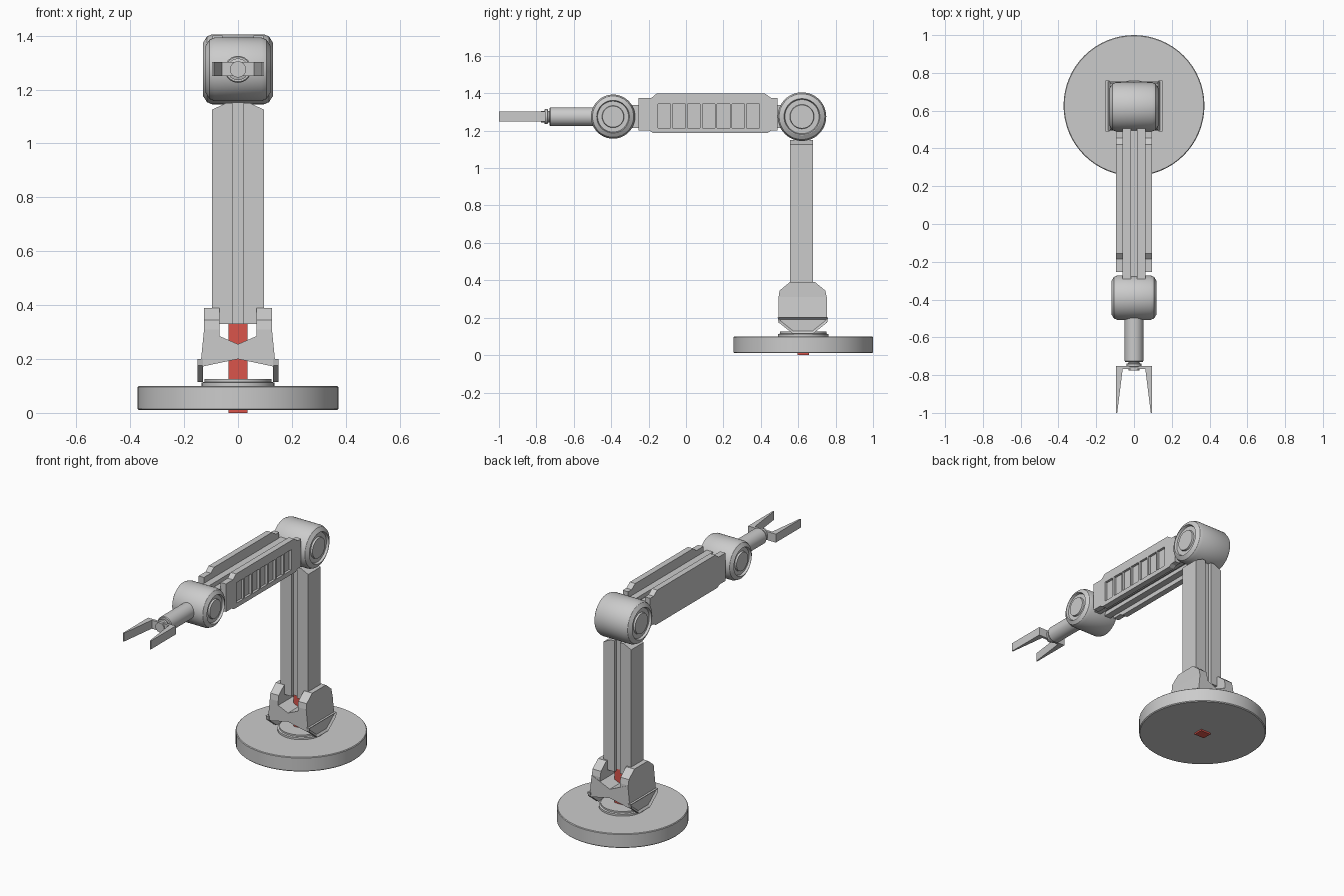
import bpy, bmesh, math
from mathutils import Vector, Matrix

if "Cube" in bpy.data.objects:
    bpy.data.objects.remove(bpy.data.objects["Cube"])


def material(name, rgb):
    m = bpy.data.materials.new(name)
    m.diffuse_color = (*rgb, 1)
    m.use_nodes = True
    m.node_tree.nodes["Principled BSDF"].inputs["Base Color"].default_value = m.diffuse_color
    return m


GREY = material("light grey", (0.6, 0.6, 0.6))
RED = material("red", (0.7, 0.09, 0.07))


def finish(name, bm, mat=GREY, smooth=False):
    bmesh.ops.recalc_face_normals(bm, faces=bm.faces)
    me = bpy.data.meshes.new(name)
    bm.to_mesh(me)
    bm.free()
    me.materials.append(mat)
    ob = bpy.data.objects.new(name, me)
    bpy.context.collection.objects.link(ob)
    if smooth:
        bpy.ops.object.select_all(action='DESELECT')
        ob.select_set(True)
        bpy.context.view_layer.objects.active = ob
        bpy.ops.object.shade_smooth_by_angle(angle=math.radians(30))
    return ob


def add_prism(bm, axis, pts, a, b):
    """Extrude a 2D outline along an axis from a to b."""
    def put(p, t):
        c = list(p)
        c.insert("xyz".index(axis), t)
        return bm.verts.new(c)
    lo, hi = [put(p, a) for p in pts], [put(p, b) for p in pts]
    bm.faces.new(lo)
    bm.faces.new(hi)
    for i in range(len(pts)):
        j = (i + 1) % len(pts)
        bm.faces.new((lo[i], lo[j], hi[j], hi[i]))


def mirror_x(bm):
    geom = bm.verts[:] + bm.edges[:] + bm.faces[:]
    new = bmesh.ops.duplicate(bm, geom=geom)["geom"]
    for v in new:
        if isinstance(v, bmesh.types.BMVert):
            v.co.x = -v.co.x


def prism(name, axis, pts, a, b, mat=GREY, mirrored=False):
    bm = bmesh.new()
    add_prism(bm, axis, pts, a, b)
    if mirrored:
        mirror_x(bm)
    return finish(name, bm, mat)


def rect(a0, a1, b0, b1):
    return [(a0, b0), (a1, b0), (a1, b1), (a0, b1)]


def lathe(name, axis, profile, center, steps=48):
    """Revolve (radius, offset) points about an axis through center."""
    bm = bmesh.new()
    vs = [bm.verts.new((r, 0, t)) for r, t in profile]
    es = [bm.edges.new(e) for e in zip(vs, vs[1:])]
    bmesh.ops.spin(bm, geom=vs + es, cent=(0, 0, 0), axis=(0, 0, 1),
                   angle=2 * math.pi, steps=steps)
    bmesh.ops.remove_doubles(bm, verts=bm.verts, dist=1e-5)
    rot = {"x": Matrix.Rotation(math.pi / 2, 4, 'Y'),
           "y": Matrix.Rotation(-math.pi / 2, 4, 'X'),
           "z": Matrix()}[axis]
    bm.transform(Matrix.Translation(Vector(center)) @ rot)
    return finish(name, bm, GREY, True)


Y = 0.627    # column axis
Z = 1.275    # arm axis

# Base, turntable and post
lathe("base", "z", [(0, .01), (.368, .01), (.373, .015), (.373, .096), (.369, .1), (0, .1)],
      (0, Y, 0), 64)
lathe("turntable", "z", [(0, .1), (.135, .1), (.135, .112), (.125, .115), (.125, .125), (0, .125)],
      (0, Y, 0))
prism("post", "z", rect(-.035, .035, Y - .03, Y + .03), 0, .34, RED)

# Bracket cheeks, V-shaped web and recessed side plates
prism("bracket_cheeks", "x",
      [(.495, .2), (.755, .2), (.752, .31), (.745, .345), (.69, .39), (.555, .39),
       (.5, .345), (.495, .31)], .068, .126, mirrored=True)
prism("bracket_web", "y",
      [(-.126, .31), (0, .255), (.126, .31), (.137, .2), (.132, .172), (0, .2),
       (-.132, .172), (-.137, .2)], .495, .755)
bm = bmesh.new()
add_prism(bm, "x", [(.49, .2), (.76, .2), (.755, .175), (.68, .115), (.57, .115), (.495, .175)],
          .13, .151)
bmesh.ops.recalc_face_normals(bm, faces=bm.faces)
outer = [f for f in bm.faces if f.normal.x > .9]
bmesh.ops.inset_individual(bm, faces=outer, thickness=.014)
bmesh.ops.translate(bm, verts=outer[0].verts[:], vec=(-.01, 0, 0))
mirror_x(bm)
finish("bracket_side_plates", bm)

# Column: two slabs around a recessed core
prism("column_slabs", "y", [(.02, .33), (.096, .33), (.096, 1.125), (.045, 1.15), (.02, 1.15)],
      .557, .68, mirrored=True)
prism("column_core", "z", rect(-.022, .022, .58, .657), .33, 1.16)


# Rotary joints with chamfered rims and sunken end rings
def joint(name, y, r, w):
    half = [(r, w - .033), (r - .008, w - .014), (r - .03, w), (r * .74, w), (r * .70, w - .014),
            (r * .5, w - .014), (r * .48, w - .003), (0, w - .003)]
    lathe(name, "x", [(q, -t) for q, t in reversed(half)] + half, (0, y, Z))


joint("shoulder_joint", .62, .13, .129)
joint("elbow_joint", -.39, .118, .12)

# Arm rails between the joints
prism("arm_rails", "y", rect(.016, .06, 1.215, 1.338), -.3, .53, mirrored=True)
prism("arm_core", "y", rect(-.018, .018, 1.24, 1.313), -.3, .53)

# Arm side panels with a row of recessed windows
panels = prism("arm_panels", "x",
               [(-.255, 1.2), (-.195, 1.2), (-.175, 1.187), (.435, 1.187), (.455, 1.2),
                (.49, 1.2), (.49, 1.375), (.455, 1.375), (.42, 1.4), (-.155, 1.4),
                (-.185, 1.375), (-.255, 1.375)], .058, .095, mirrored=True)
bm = bmesh.new()
for i in range(7):
    y0 = -.15 + i * .079
    add_prism(bm, "x", rect(y0, y0 + .068, 1.215, 1.343), .08, .12)
mirror_x(bm)
cutter = finish("window_cutter", bm)
cutter.hide_render = True
cutter.hide_set(True)
cut = panels.modifiers.new("windows", 'BOOLEAN')
cut.operation = 'DIFFERENCE'
cut.solver = 'EXACT'
cut.object = cutter

# Wrist: forearm tube and stepped neck
lathe("wrist", "y", [(0, -.775), (.03, -.775), (.03, -.758), (.04, -.755), (.04, -.74),
                     (.03, -.737), (.03, -.73), (.046, -.73), (.05, -.725), (.05, -.48), (0, -.48)],
      (0, 0, Z), 32)

# Two-finger gripper
prism("gripper", "z",
      [(-.096, -.752), (-.096, -1), (-.089, -1), (-.06, -.768), (.06, -.768), (.089, -1),
       (.096, -1), (.096, -.752)], 1.25, 1.303)
